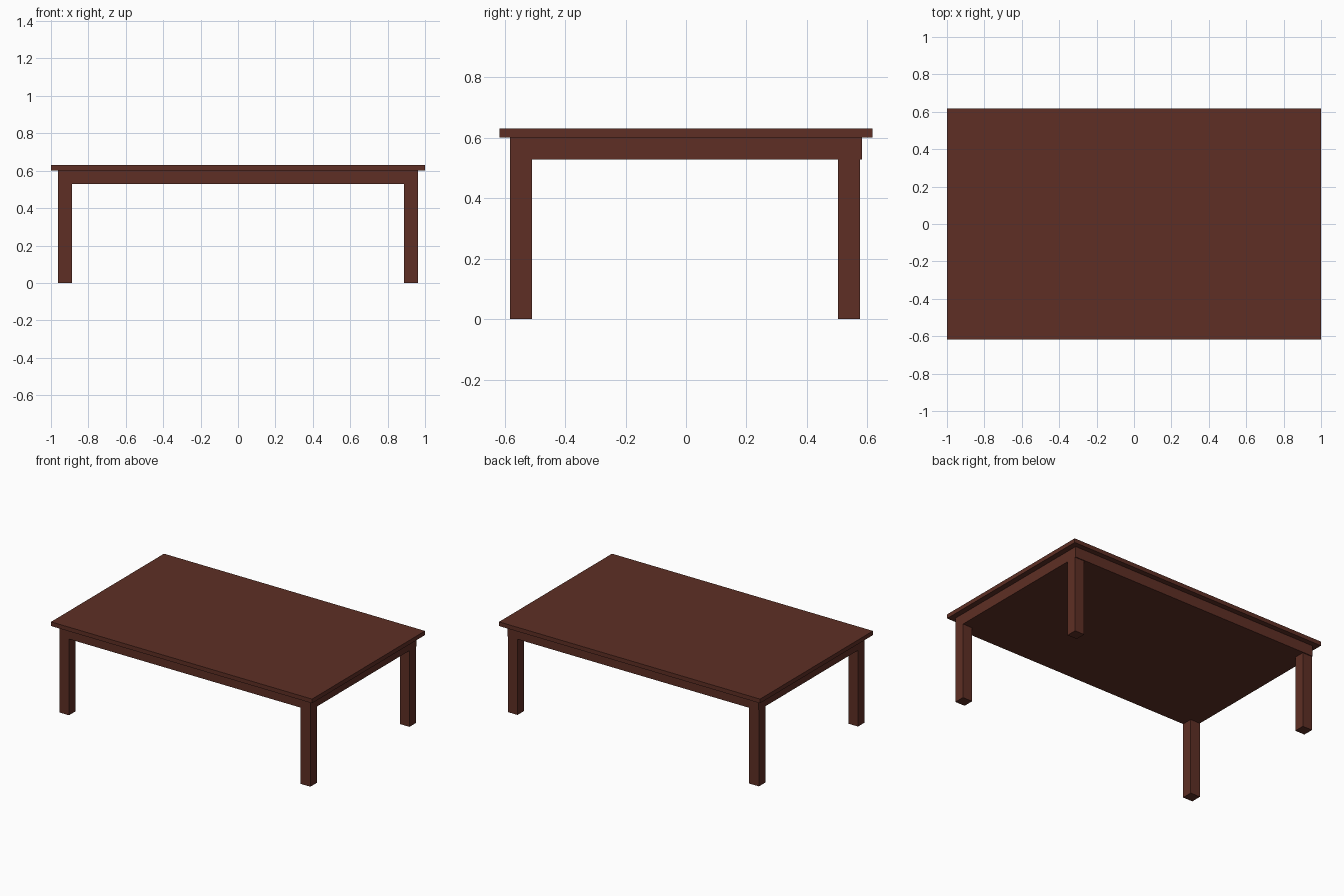
import bpy

if "Cube" in bpy.data.objects:
    bpy.data.objects.remove(bpy.data.objects["Cube"])

wood = bpy.data.materials.new("dark_red_wood")
wood.diffuse_color = (0.112, 0.028, 0.018, 1.0)
wood.use_nodes = True
wood.node_tree.nodes["Principled BSDF"].inputs["Base Color"].default_value = wood.diffuse_color


def box(name, x, y, z):
    """Box from (min, max) ranges on each axis."""
    bpy.ops.mesh.primitive_cube_add(size=1)
    ob = bpy.context.object
    ob.name = name
    ob.location = [(r[0] + r[1]) / 2 for r in (x, y, z)]
    ob.scale = [r[1] - r[0] for r in (x, y, z)]
    bpy.ops.object.transform_apply(location=True, rotation=False, scale=True)
    ob.data.materials.append(wood)
    return ob


# Tabletop slab and the inset solid apron under it
box("tabletop", (-1, 1), (-0.618, 0.618), (0.602, 0.631))
box("apron", (-0.962, 0.962), (-0.582, 0.582), (0.528, 0.602))

# Four square legs; the back pair sits slightly inside the apron
for side, x in (("left", (-0.962, -0.888)), ("right", (0.888, 0.962))):
    for end, y in (("front", (-0.582, -0.509)), ("back", (0.503, 0.576))):
        box(f"{end}_{side}_leg", x, y, (0, 0.528))
